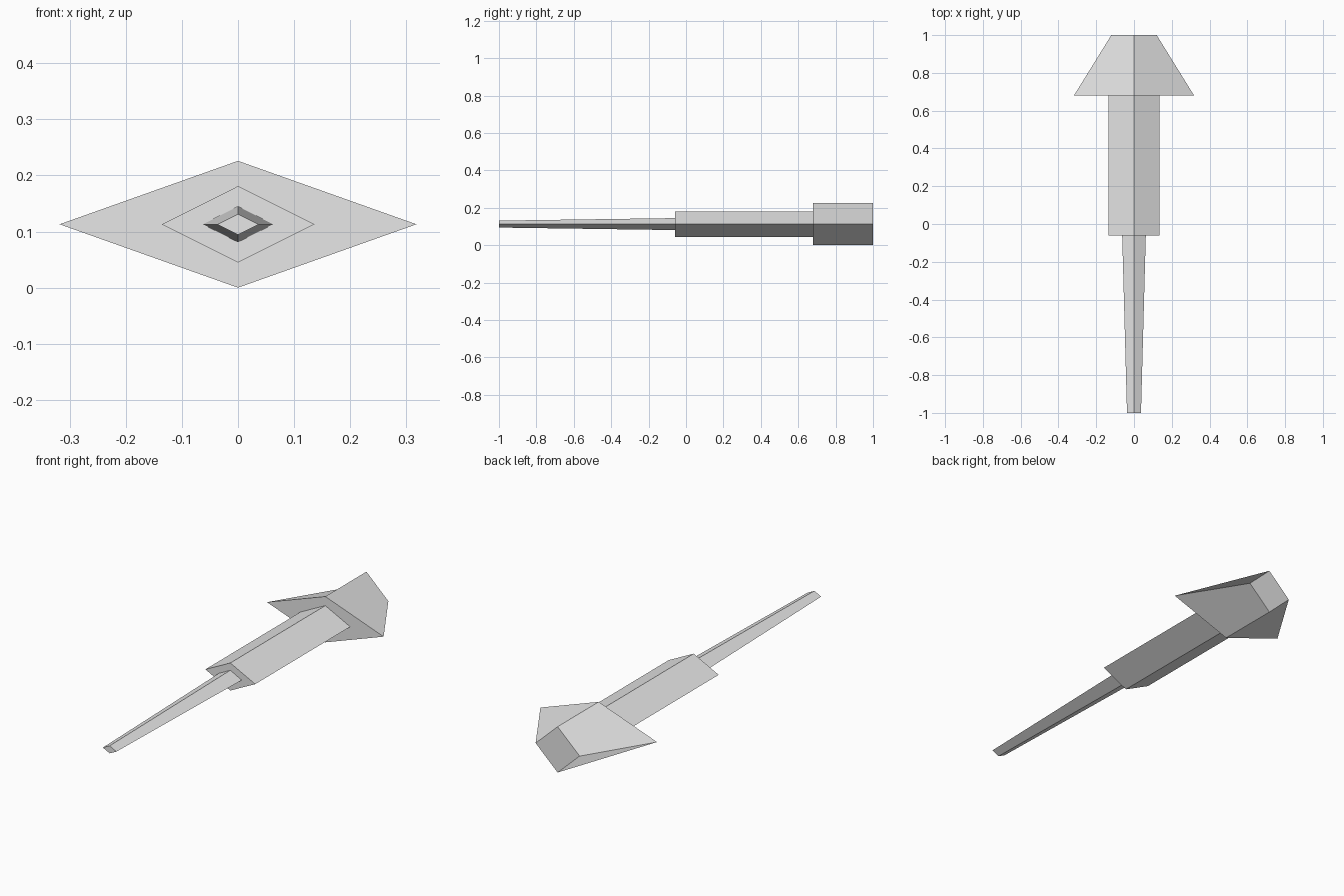
import bpy
import bmesh

if "Cube" in bpy.data.objects:
    bpy.data.objects.remove(bpy.data.objects["Cube"])

CENTRE_Z = 0.113

grey = bpy.data.materials.new("light_grey")
grey.diffuse_color = (0.8, 0.8, 0.8, 1)
grey.use_nodes = True
grey.node_tree.nodes["Principled BSDF"].inputs["Base Color"].default_value = grey.diffuse_color


def diamond_bar(name, front, back):
    """Closed bar between two diamond sections, each (y, half width, half height)."""
    bm = bmesh.new()
    rings = []
    for y, w, h in (front, back):
        corners = ((w, 0), (0, h), (-w, 0), (0, -h))
        rings.append([bm.verts.new((x, y, CENTRE_Z + z)) for x, z in corners])
    a, b = rings
    bm.faces.new(a)
    bm.faces.new(b)
    for i in range(4):
        j = (i + 1) % 4
        bm.faces.new((a[i], a[j], b[j], b[i]))
    bmesh.ops.recalc_face_normals(bm, faces=bm.faces)
    mesh = bpy.data.meshes.new(name)
    bm.to_mesh(mesh)
    bm.free()
    mesh.materials.append(grey)
    obj = bpy.data.objects.new(name, mesh)
    bpy.context.collection.objects.link(obj)
    return obj


# Slim tapered nose
diamond_bar("nose_spike", (-1.0, 0.037, 0.0185), (-0.06, 0.0625, 0.032))
# Straight main body
diamond_bar("body", (-0.06, 0.136, 0.068), (0.68, 0.136, 0.068))
# Wide tail, narrowing in width only
diamond_bar("tail", (0.68, 0.318, 0.113), (1.0, 0.12, 0.113))
